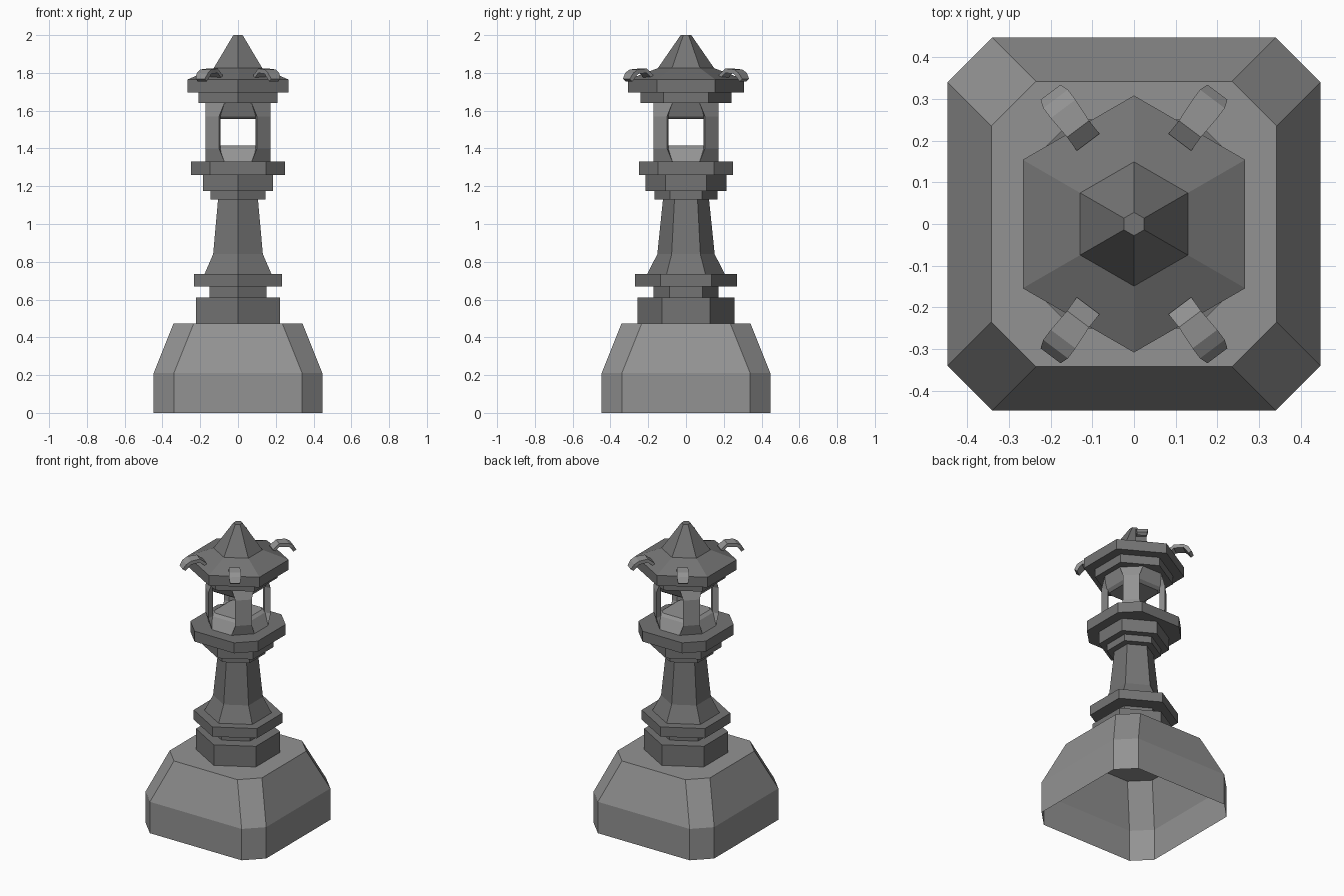
import bpy, bmesh, math
from mathutils import Vector

if "Cube" in bpy.data.objects:
    bpy.data.objects.remove(bpy.data.objects["Cube"])


def grey(name, v):
    m = bpy.data.materials.new(name)
    m.diffuse_color = (v, v, v, 1)
    m.use_nodes = True
    m.node_tree.nodes["Principled BSDF"].inputs["Base Color"].default_value = m.diffuse_color
    return m


LIGHT, DARK = grey("light_stone", 0.29), grey("dark_stone", 0.175)


def hexa(r, z):
    return [Vector((r * math.cos(math.radians(90 + 60 * i)),
                    r * math.sin(math.radians(90 + 60 * i)), z)) for i in range(6)]


def chamfered(half, flat, z):
    # square of half size with cut corners; flat = half length of each straight side
    pts = []
    for i in range(4):
        c, s = round(math.cos(i * math.pi / 2)), round(math.sin(i * math.pi / 2))
        for x, y in ((half, -flat), (half, flat)):
            pts.append(Vector((x * c - y * s, x * s + y * c, z)))
    return pts


def loft(name, rings, mat, bottom=True, top=True):
    bm = bmesh.new()
    vs = [[bm.verts.new(p) for p in ring] for ring in rings]
    n = len(vs[0])
    for a, b in zip(vs, vs[1:]):
        for i in range(n):
            j = (i + 1) % n
            bm.faces.new((a[i], a[j], b[j], b[i]))
    if bottom:
        bm.faces.new(vs[0][::-1])
    if top:
        bm.faces.new(vs[-1])
    bmesh.ops.recalc_face_normals(bm, faces=bm.faces)
    me = bpy.data.meshes.new(name)
    bm.to_mesh(me)
    bm.free()
    me.materials.append(mat)
    ob = bpy.data.objects.new(name, me)
    bpy.context.collection.objects.link(ob)
    return ob


# hollow base, open underneath
loft("base", [chamfered(0.447, 0.34, 0), chamfered(0.447, 0.34, 0.21),
              chamfered(0.342, 0.235, 0.472)], LIGHT, bottom=False)

# stepped hexagonal column
column = [(0.256, 0.472), (0.256, 0.61), (0.173, 0.61), (0.173, 0.67),
          (0.27, 0.67), (0.27, 0.735), (0.205, 0.735), (0.152, 0.84),
          (0.122, 1.13), (0.167, 1.13), (0.167, 1.175), (0.215, 1.175), (0.215, 1.26)]
loft("column", [hexa(r, z) for r, z in column], DARK)

# eight-sided gallery
loft("gallery", [chamfered(0.25, 0.147, 1.26), chamfered(0.25, 0.147, 1.33)], DARK)

# lantern room: sloped sill, sloped lintel, four corner pillars flared at both ends
loft("lantern_sill", [chamfered(0.172, 0.072, 1.33), chamfered(0.135, 0.1, 1.40),
                      chamfered(0.115, 0.09, 1.415)], LIGHT)
loft("lantern_lintel", [chamfered(0.115, 0.09, 1.555), chamfered(0.135, 0.1, 1.57),
                        chamfered(0.172, 0.072, 1.64)], LIGHT)
END = [(0.072, 0.172), (0.172, 0.072), (0.12, 0.07), (0.07, 0.12)]
MID = [(0.1, 0.172), (0.172, 0.1), (0.13, 0.093), (0.093, 0.13)]
for sx in (-1, 1):
    for sy in (-1, 1):
        loft("lantern_pillar", [[Vector((x * sx, y * sy, z)) for x, y in section]
                                for section, z in ((END, 1.33), (MID, 1.40),
                                                   (MID, 1.57), (END, 1.64))], LIGHT)

# hexagonal roof with a pointed cap
roof = [(0.24, 1.64), (0.24, 1.697), (0.308, 1.697), (0.308, 1.765),
        (0.149, 1.825), (0.028, 2.0)]
loft("roof", [hexa(r, z) for r, z in roof], DARK)

# four hooked brackets on the roof
direction = Vector((0.6, 0.8, 0))
side = Vector((0.8, -0.6, 0))
start = Vector((0.110, 0.196, 0))
# distance along, top height, underside height, half width
hook = [(0.0, 1.79, 1.765, 0.034), (0.04, 1.823, 1.80, 0.033),
        (0.10, 1.818, 1.795, 0.037), (0.13, 1.80, 1.782, 0.037),
        (0.15, 1.768, 1.755, 0.030)]
for sx in (-1, 1):
    for sy in (-1, 1):
        rings = []
        for k, (d, zt, zb, w) in enumerate(hook):
            inner = d - (0.018 if k >= 3 else 0)
            ring = []
            for dist, z, s in ((d, zt, w), (d, zt, -w), (inner, zb, -w), (inner, zb, w)):
                p = start + direction * dist + side * s
                ring.append(Vector((p.x * sx, p.y * sy, z)))
            rings.append(ring)
        loft("roof_hook", rings, LIGHT)
